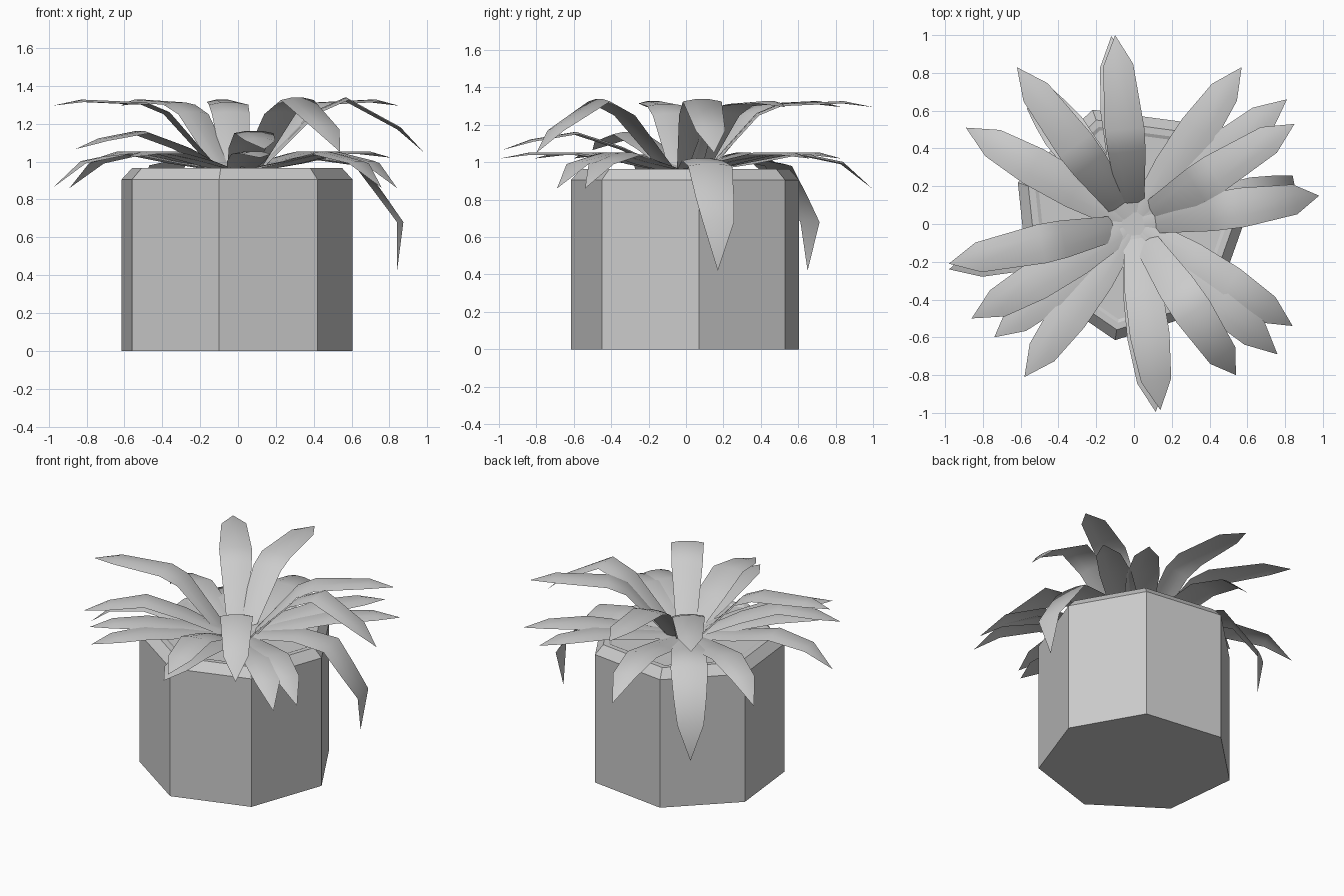
import bpy, bmesh
from math import hypot

if "Cube" in bpy.data.objects:
    bpy.data.objects.remove(bpy.data.objects["Cube"])


def finish(bm, name, smooth=False):
    mesh = bpy.data.meshes.new(name)
    bm.to_mesh(mesh)
    bm.free()
    obj = bpy.data.objects.new(name, mesh)
    bpy.context.collection.objects.link(obj)
    for p in mesh.polygons:
        p.use_smooth = smooth
    return obj


# Pot: irregular seven-sided prism with chamfered rim and soil
outline = [(-0.10, -0.615), (0.42, -0.45), (0.605, 0.07), (0.34, 0.53),
           (-0.22, 0.605), (-0.615, 0.22), (-0.56, -0.30)]
bm = bmesh.new()
rings = [[bm.verts.new((x * s, y * s, z)) for x, y in outline]
         for s, z in [(1, 0), (1, 0.905), (0.91, 0.965), (0.85, 0.965), (0.82, 0.957)]]
for a, b in zip(rings, rings[1:]):
    for i in range(7):
        j = (i + 1) % 7
        bm.faces.new((a[i], a[j], b[j], b[i]))
bm.faces.new(rings[0][::-1])
bm.faces.new(rings[-1])
finish(bm, "pot")

# Leaf side profiles: (fraction of reach, height, half width)
PROFILES = {
    "flat": [(.10, .96, .065), (.38, 1.27, .10), (.5, 1.32, .105), (.84, 1.335, .08), (1, 1.295, 0)],
    "arched": [(.10, .96, .065), (.41, 1.27, .10), (.58, 1.345, .105), (.87, 1.19, .08), (1, 1.05, 0)],
    "middle": [(.06, .96, .065), (.35, 1.09, .10), (.6, 1.17, .105), (.84, 1.13, .08), (1, 1.065, 0)],
    "level": [(.06, .965, .065), (.35, 1.02, .10), (.6, 1.06, .105), (.84, 1.06, .08), (1, 1.02, 0)],
    "low": [(.06, .965, .065), (.35, 1.01, .10), (.6, 1.06, .105), (.84, 1.01, .08), (1, .86, 0)],
    "hanging": [(.06, .965, .065), (.5, 1.03, .11), (.76, 1.00, .12), (.9, .84, .105), (1.02, .70, .085), (1, .42, 0)],
}


def leaf(kind, x, y):
    reach = hypot(x, y)
    dx, dy = x / reach, y / reach
    bm = bmesh.new()
    prev = None
    for f, z, w in PROFILES[kind]:
        r = f * reach
        if w:
            row = [bm.verts.new((dx * r - dy * w * k, dy * r + dx * w * k, z - 0.02 * abs(k)))
                   for k in (1, 0.4, -0.4, -1)]
        else:
            row = [bm.verts.new((x, y, z))] * 4
        if prev:
            for k in range(3):
                quad = [prev[k], prev[k + 1], row[k + 1], row[k]]
                bm.faces.new(list(dict.fromkeys(quad))[::-1])
        prev = row
    finish(bm, kind + "_leaf", True)


# Leaves, placed by tip position
TIPS = {
    "flat": [(-.10, 1.0), (.85, .53), (-.98, -.21), (-.62, .83)],
    "arched": [(.98, .15), (.54, -.80)],
    "middle": [(.14, -.985), (-.86, -.50)],
    "level": [(.57, .83), (.81, .66), (.115, -.995), (-.58, -.81), (-.74, -.60)],
    "low": [(-.12, .995), (.84, -.54), (.76, -.69), (-.98, -.24), (-.89, .51)],
    "hanging": [(.84, .17), (-.49, .65)],
}
for kind, tips in TIPS.items():
    for tip in tips:
        leaf(kind, *tip)
